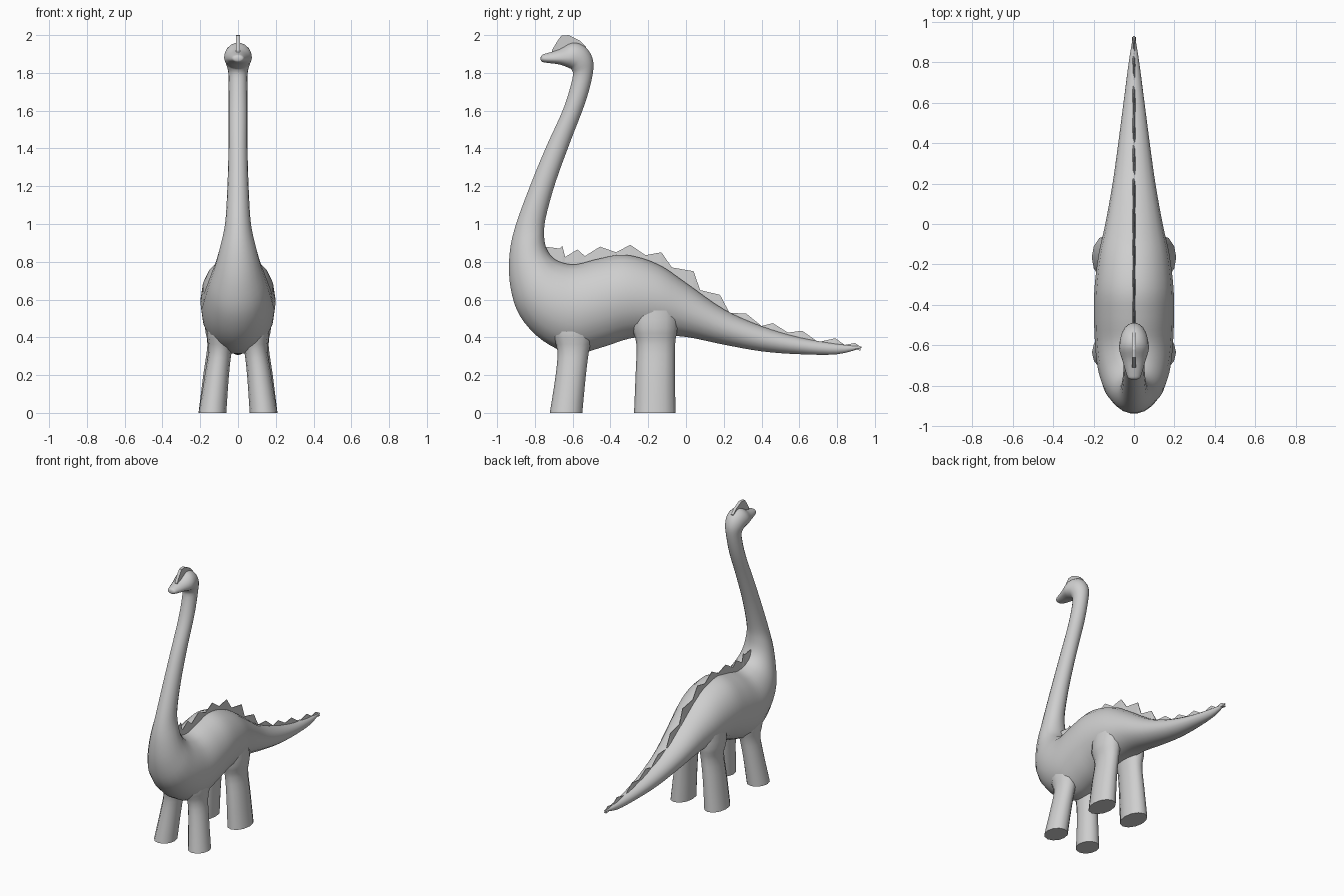
import bpy, bmesh, math
from mathutils import Vector

cube = bpy.data.objects.get("Cube")
if cube:
    bpy.data.objects.remove(cube)

skin = bpy.data.materials.new("light grey")
skin.use_nodes = True
GREY = (0.62, 0.62, 0.62, 1)
skin.diffuse_color = GREY
skin.node_tree.nodes["Principled BSDF"].inputs["Base Color"].default_value = GREY


def finish(name, bm, angle):
    bmesh.ops.recalc_face_normals(bm, faces=bm.faces)
    mesh = bpy.data.meshes.new(name)
    bm.to_mesh(mesh)
    bm.free()
    mesh.materials.append(skin)
    obj = bpy.data.objects.new(name, mesh)
    bpy.context.collection.objects.link(obj)
    bpy.ops.object.select_all(action='DESELECT')
    obj.select_set(True)
    bpy.context.view_layer.objects.active = obj
    if angle:
        bpy.ops.object.shade_smooth_by_angle(angle=math.radians(angle))
    return obj


def bridge(bm, rings):
    """Skin a list of vertex rings and cap both ends."""
    n = len(rings[0])
    for a, b in zip(rings, rings[1:]):
        for i in range(n):
            j = (i + 1) % n
            bm.faces.new((a[i], a[j], b[j], b[i]))
    bm.faces.new(rings[0])
    bm.faces.new(rings[-1])


def smooth_rows(rows, steps):
    """Catmull-Rom interpolation through rows of numbers."""
    out = []
    for k in range(len(rows) - 1):
        p0, p1 = rows[max(k - 1, 0)], rows[k]
        p2, p3 = rows[k + 1], rows[min(k + 2, len(rows) - 1)]
        for s in range(steps):
            t = s / steps
            out.append([0.5 * (2 * b + (c - a) * t + (2 * a - 5 * b + 4 * c - d) * t * t
                               + (3 * b - a - 3 * c + d) * t ** 3)
                        for a, b, c, d in zip(p0, p1, p2, p3)])
    return out + [list(rows[-1])]


def loft(name, rows, sides):
    """Rows: upper y, upper z, lower y, lower z, half width, height of widest point."""
    bm = bmesh.new()
    rings = []
    for uy, uz, ly, lz, w, mid in rows:
        up, low = Vector((0, uy, uz)), Vector((0, ly, lz))
        centre = low.lerp(up, mid)
        ring = []
        for i in range(sides):
            a = math.tau * i / sides
            s = math.sin(a)
            p = centre + (up - centre) * s if s > 0 else centre + (centre - low) * s
            ring.append(bm.verts.new((w * math.cos(a), p.y, p.z)))
        rings.append(ring)
    bridge(bm, rings)
    return finish(name, bm, 60)


# Tail, trunk and chest
trunk = [
    (.93, .352, .93, .344, .005, .5), (.80, .365, .80, .31, .026, .5),
    (.60, .40, .60, .31, .052, .5), (.40, .46, .40, .325, .078, .5),
    (.20, .55, .20, .36, .106, .5), (0, .69, 0, .40, .142, .5),
    (-.15, .79, -.15, .405, .175, .5), (-.32, .84, -.30, .39, .195, .5),
    (-.46, .82, -.44, .345, .198, .5), (-.58, .79, -.60, .31, .193, .5),
    (-.66, .80, -.76, .38, .18, .5), (-.71, .83, -.88, .51, .155, .5),
    (-.74, .88, -.93, .66, .122, .5)]
# Neck
neck = [
    (-.75, .95, -.937, .82, .093, .5), (-.74, 1.04, -.91, .97, .068, .5),
    (-.69, 1.22, -.835, 1.18, .056, .5), (-.61, 1.44, -.745, 1.40, .05, .5),
    (-.53, 1.65, -.65, 1.61, .05, .5)]
# Head, ending at the blunt snout
head = [
    (-.492, 1.80, -.602, 1.77, .05, .5), (-.495, 1.88, -.605, 1.815, .062, .45),
    (-.535, 1.94, -.62, 1.825, .071, .42), (-.60, 1.96, -.635, 1.832, .073, .38),
    (-.67, 1.925, -.675, 1.845, .058, .38), (-.735, 1.905, -.735, 1.853, .04, .4),
    (-.762, 1.895, -.762, 1.858, .029, .5), (-.769, 1.883, -.769, 1.868, .014, .5)]
loft("body", smooth_rows(trunk + neck + head, 4), 18)


# Legs: splayed oval columns whose tops blend into the body
def leg(name, side, levels, sides=12):
    bm = bmesh.new()
    rings = []
    for x, y, z, rx, ry in smooth_rows(levels, 3):
        rings.append([bm.verts.new((side * (x + rx * math.cos(math.tau * i / sides)),
                                    y + ry * math.sin(math.tau * i / sides), z))
                      for i in range(sides)])
    bridge(bm, rings)
    finish(name, bm, 50)


front_levels = [(.135, -.635, 0, .073, .086), (.112, -.61, .2, .064, .08),
                (.095, -.597, .33, .062, .084), (.09, -.60, .42, .075, .11),
                (.085, -.60, .50, .07, .12)]
rear_levels = [(.135, -.165, 0, .074, .11), (.118, -.163, .2, .066, .104),
               (.10, -.16, .36, .062, .102), (.10, -.165, .45, .075, .12),
               (.095, -.17, .56, .072, .13)]
for word, side in (("left", 1), ("right", -1)):
    leg("front_leg_" + word, side, front_levels)
    leg("rear_leg_" + word, side, rear_levels)


# Thin jagged fins, wedge-shaped in section and sunk into the body
def height_on(line, y):
    line = sorted(line)
    for (y0, z0), (y1, z1) in zip(line, line[1:]):
        if y0 <= y <= y1:
            return z0 + (z1 - z0) * (y - y0) / (y1 - y0)
    return line[0][1] if y < line[0][0] else line[-1][1]


def fin(name, ridge, line, base, edge):
    bm = bmesh.new()
    rings = []
    for y, z in ridge:
        root = min(height_on(line, y), z) - .02
        rings.append([bm.verts.new(p) for p in
                      ((-base, y, root), (base, y, root), (edge, y, z), (-edge, y, z))])
    bridge(bm, rings)
    finish(name, bm, 0)


back_line = [(r[0], r[1]) for r in trunk]
fin("back_spikes", [
    (-.745, .88), (-.67, .87), (-.655, .885), (-.64, .825), (-.575, .865), (-.535, .83),
    (-.455, .88), (-.37, .85), (-.295, .89), (-.215, .835), (-.13, .85), (-.075, .77),
    (.04, .75), (.075, .65), (.18, .625), (.23, .53), (.32, .525), (.40, .46),
    (.46, .475), (.54, .425), (.615, .435), (.70, .375), (.79, .395), (.84, .36),
    (.895, .37), (.925, .35)], back_line, .009, .002)

head_line = [(r[0], r[1]) for r in head[1:]]
fin("head_crest", [(-.71, .0 + 1.92), (-.68, 1.97), (-.66, 1.997), (-.62, 2.0),
                   (-.56, 1.97), (-.53, 1.94)], head_line, .008, .01)
